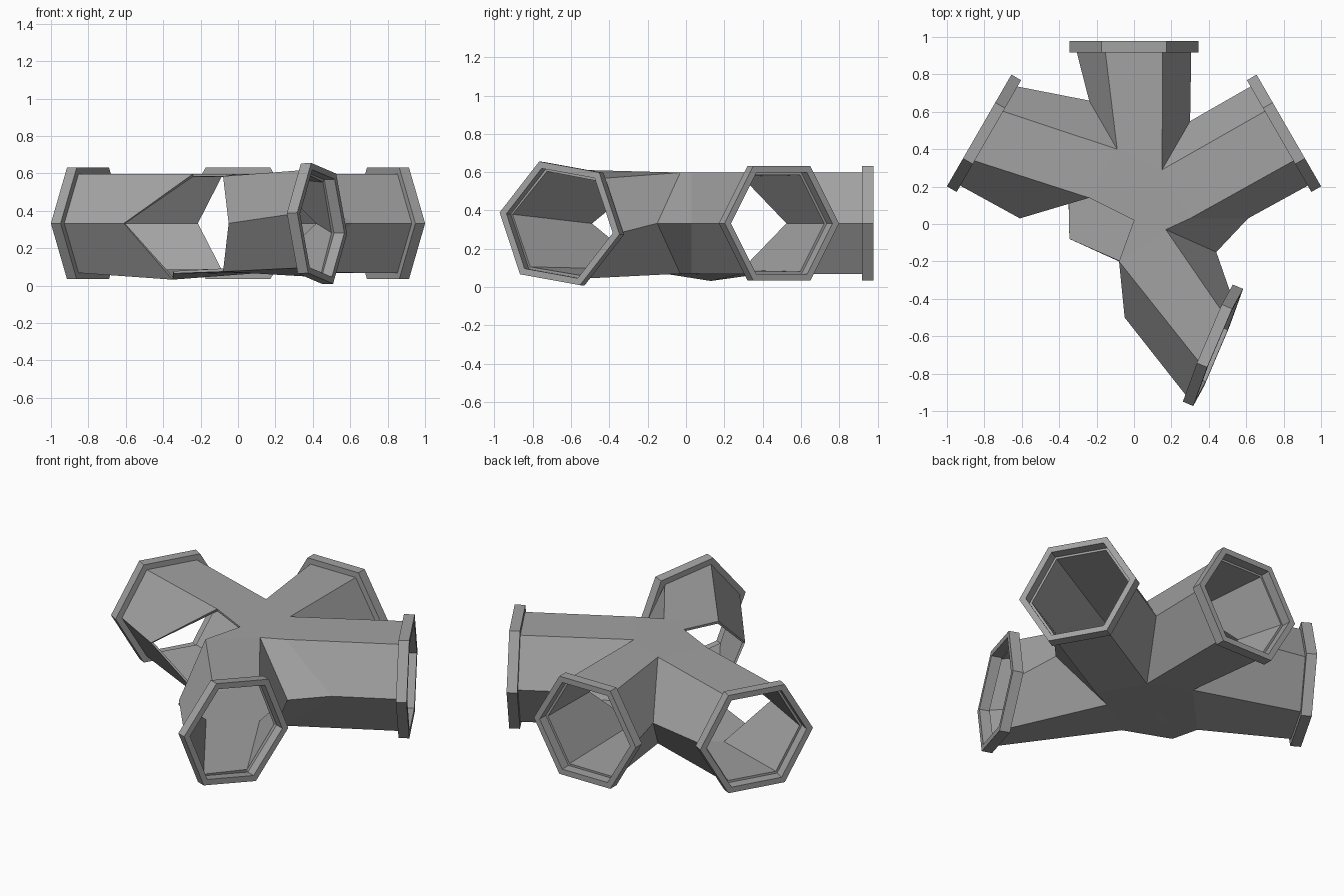
import bpy, bmesh
from math import sin, cos, radians
from mathutils import Vector

cube = bpy.data.objects.get("Cube")
if cube:
    bpy.data.objects.remove(cube)

TOP, MID, LOW = 0.598, 0.333, 0.07
BODY_R, RIM_R, RIM_T, WALL = 0.306, 0.345, 0.06, 0.013

grey = bpy.data.materials.new("pipe_grey")
grey.use_nodes = True
colour = (0.36, 0.36, 0.36, 1)
grey.diffuse_color = colour
grey.node_tree.nodes["Principled BSDF"].inputs["Base Color"].default_value = colour


def make_object(name, bm):
    mesh = bpy.data.meshes.new(name)
    bm.to_mesh(mesh)
    bm.free()
    mesh.materials.append(grey)
    obj = bpy.data.objects.new(name, mesh)
    bpy.context.collection.objects.link(obj)
    return obj


def hexagon(centre, normal, roll, radius):
    """Six corners, starting at the side and passing over the top."""
    side = normal.cross(Vector((0, 0, 1))).normalized()
    up = side.cross(normal)
    angles = [radians(60 * k + roll) for k in range(6)]
    return [centre + radius * (cos(a) * side + sin(a) * up) for a in angles]


def rim(name, base, normal, roll):
    """Hexagonal collar around the mouth of an arm."""
    bm = bmesh.new()
    loops = []
    for radius, depth in ((BODY_R, 0), (RIM_R, 0), (RIM_R, RIM_T), (BODY_R, RIM_T)):
        points = hexagon(base + normal * depth, normal, roll, radius)
        loops.append([bm.verts.new(p) for p in points])
    for i in range(4):
        a, b = loops[i], loops[(i + 1) % 4]
        for k in range(6):
            j = (k + 1) % 6
            bm.faces.new((a[k], a[j], b[j], b[k]))
    bmesh.ops.recalc_face_normals(bm, faces=bm.faces)
    make_object(name, bm)


# Corners of the hub: creases between the arms and the edge of the opening
shell = bmesh.new()


def corner(x, y, z):
    return shell.verts.new((x, y, z))


back_right_top, back_right_low = [corner(-0.09, 0.40, z) for z in (TOP, LOW)]
back_left_top, back_left_low = [corner(0.15, 0.29, z) for z in (TOP, LOW)]
left_top, left_low = [corner(0.30, 0.03, z) for z in (TOP, LOW)]
front_top, front_low = [corner(0.17, -0.03, z) for z in (TOP, LOW)]
gap_front_top, gap_front_low = [corner(-0.08, -0.20, z) for z in (0.585, 0.075)]
gap_back_top = corner(-0.24, 0.14, TOP)
gap_back_low = corner(-0.35, 0.13, 0.032)
gap_top = corner(0, 0.02, TOP)
gap_floor = corner(-0.345, -0.08, 0.065)
back_right_mid = corner(-0.24, 0.66, MID)
back_left_mid = corner(0.30, 0.55, MID)
left_mid = corner(0.61, 0.03, MID)
front_mid = corner(0.44, -0.15, MID)
gap_front_mid = corner(-0.05, -0.50, MID)
gap_back_mid = corner(-0.61, 0.03, MID)

# Roof and floor of the hub, and the web between the left and front arms
shell.faces.new((gap_back_top, gap_top, gap_front_top, front_top,
                 left_top, back_left_top, back_right_top))
shell.faces.new((back_right_low, back_left_low, left_low, front_low,
                 gap_front_low, gap_floor, gap_back_low))
shell.faces.new((left_top, front_top, front_mid, left_mid))
shell.faces.new((front_low, left_low, left_mid, front_mid))

# Arms: name, centre of the mouth, direction, roll, hub corners
HUB = Vector((0, 0.022, MID))
reach = 0.956
back_dir = Vector((0, 1, 0))
left_dir = Vector((0.866, 0.5, 0))
right_dir = Vector((-0.866, 0.5, 0))
front_dir = Vector((0.92, -0.385, 0.04)).normalized()
arms = [
    ("back", HUB + back_dir * reach, back_dir, 0,
     (back_left_mid, back_left_top, back_right_top,
      back_right_mid, back_right_low, back_left_low)),
    ("left", HUB + left_dir * reach, left_dir, 0,
     (left_mid, left_top, back_left_top,
      back_left_mid, back_left_low, left_low)),
    ("right", HUB + right_dir * reach, right_dir, 0,
     (back_right_mid, back_right_top, gap_back_top,
      gap_back_mid, gap_back_low, back_right_low)),
    ("front", Vector((0.45, -0.66, MID)), front_dir, 9.5,
     (gap_front_mid, gap_front_top, front_top,
      front_mid, front_low, gap_front_low)),
]
for name, mouth, normal, roll, root in arms:
    base = mouth - normal * RIM_T
    end = [shell.verts.new(p) for p in hexagon(base, normal, roll, BODY_R)]
    for k in range(6):
        j = (k + 1) % 6
        shell.faces.new((root[j], root[k], end[k], end[j]))
    rim(name + "_rim", base, normal, roll)

# Thin hollow wall
body = make_object("pipe_junction", shell)
wall = body.modifiers.new("wall", "SOLIDIFY")
wall.thickness = WALL
wall.offset = -1
wall.use_even_offset = True
